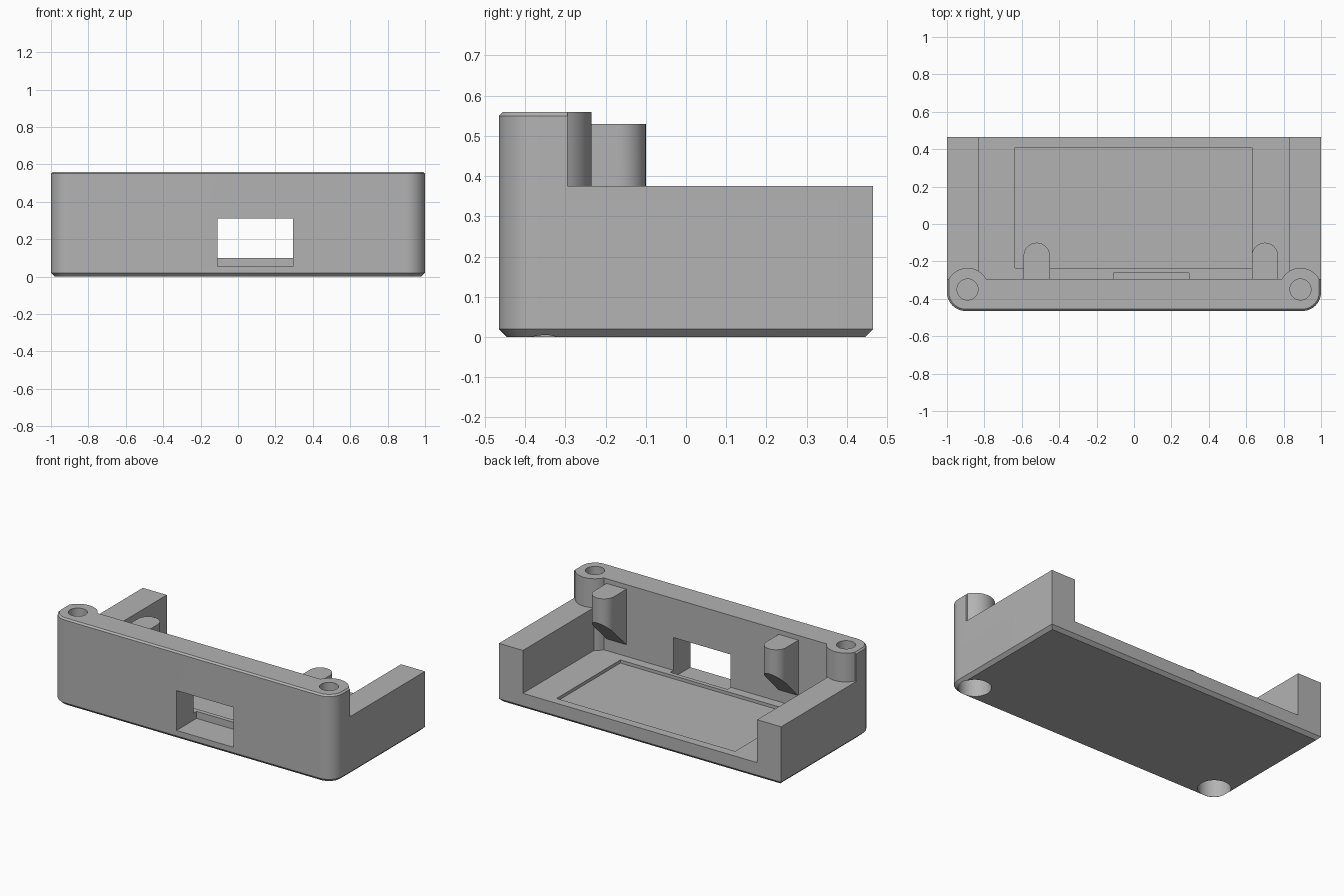
import bpy, bmesh, math

cube = bpy.data.objects.get("Cube")
if cube:
    bpy.data.objects.remove(cube, do_unlink=True)

grey = bpy.data.materials.new("plain_grey")
grey.use_nodes = True
tone = (0.45, 0.45, 0.45, 1)
grey.diffuse_color = tone
grey.node_tree.nodes["Principled BSDF"].inputs["Base Color"].default_value = tone


def loft(name, rings):
    """Closed solid from stacked rings that share a vertex count."""
    bm = bmesh.new()
    loops = [[bm.verts.new(p) for p in ring] for ring in rings]
    n = len(loops[0])
    for low, high in zip(loops, loops[1:]):
        for i in range(n):
            j = (i + 1) % n
            bm.faces.new((low[i], low[j], high[j], high[i]))
    bm.faces.new(loops[0][::-1])
    bm.faces.new(loops[-1])
    bmesh.ops.recalc_face_normals(bm, faces=bm.faces)
    mesh = bpy.data.meshes.new(name)
    bm.to_mesh(mesh)
    bm.free()
    mesh.materials.append(grey)
    obj = bpy.data.objects.new(name, mesh)
    bpy.context.collection.objects.link(obj)
    return obj


def arc(cx, cy, r, start, end, steps):
    angles = [math.radians(start + (end - start) * i / steps) for i in range(steps + 1)]
    return [(cx + r * math.cos(a), cy + r * math.sin(a)) for a in angles]


def prism(name, outline, z0, z1):
    return loft(name, [[(x, y, z) for x, y in outline] for z in (z0, z1)])


def box(name, x0, x1, y0, y1, z0, z1):
    return prism(name, [(x0, y0), (x1, y0), (x1, y1), (x0, y1)], z0, z1)


def cylinder(name, x, y, r, z0, z1):
    return prism(name, arc(x, y, r, 0, 360, 64)[:-1], z0, z1)


def activate(obj):
    bpy.ops.object.select_all(action='DESELECT')
    obj.select_set(True)
    bpy.context.view_layer.objects.active = obj


def cut(target, cutter):
    cutter.hide_render = True
    mod = target.modifiers.new("cut", 'BOOLEAN')
    mod.operation = 'DIFFERENCE'
    mod.solver = 'EXACT'
    mod.object = cutter
    activate(target)
    bpy.ops.object.modifier_apply(modifier=mod.name)
    bpy.data.objects.remove(cutter, do_unlink=True)


# Main block: rounded front corners, chamfered bottom and top rims
def block_ring(z, inset):
    x, y, r = 1 - inset, 0.465 - inset, 0.1 - inset
    outline = [(x, y), (-x, y)]
    outline += arc(r - x, r - y, r, 180, 270, 12)
    outline += arc(x - r, r - y, r, 270, 360, 12)
    return [(px, py, z) for px, py in outline]


WALL = -0.295          # inner face of the front wall
SCREW_X, SCREW_Y = 0.89, -0.35
case = loft("case_body", [block_ring(0, 0.02), block_ring(0.02, 0),
                          block_ring(0.55, 0), block_ring(0.56, 0.01)])

# Lowered sides and inner cavity, both leaving the round screw bosses standing
for space in (box("side_space", -1.2, 1.2, WALL, 0.7, 0.375, 0.8),
              box("cavity_space", -0.83, 0.83, WALL, 0.7, 0.1, 0.7)):
    for side in (-1, 1):
        cut(space, cylinder("boss", side * SCREW_X, SCREW_Y, 0.115, -0.1, 1))
    cut(case, space)

# Shallow floor recess and the front window with its floor notch
cut(case, box("floor_recess", -0.635, 0.63, -0.235, 0.41, 0.08, 0.3))
cut(case, box("window", -0.11, 0.295, -0.7, -0.263, 0.055, 0.31))

# Screw holes from above and wide head pockets from below
for side in (-1, 1):
    cut(case, cylinder("screw_hole", side * SCREW_X, SCREW_Y, 0.056, 0.26, 0.8))
    cut(case, cylinder("head_pocket", side * SCREW_X, SCREW_Y, 0.095, -0.1, 0.25))

# Round-nosed support pegs with a sloped underside
pegs = []
for name, x in (("right_peg", -0.52), ("left_peg", 0.7)):
    r, tip = 0.07, -0.1
    outline = [(x - r, WALL - 0.02), (x + r, WALL - 0.02)]
    outline += arc(x, tip - r, r, 0, 180, 24)
    under = [(px, py, 0.37 + py - tip) for px, py in outline]
    top = [(px, py, 0.53) for px, py in outline]
    pegs.append(loft(name, [under, top]))

for obj in [case] + pegs:
    activate(obj)
    bpy.ops.object.shade_smooth_by_angle(angle=math.radians(30))
